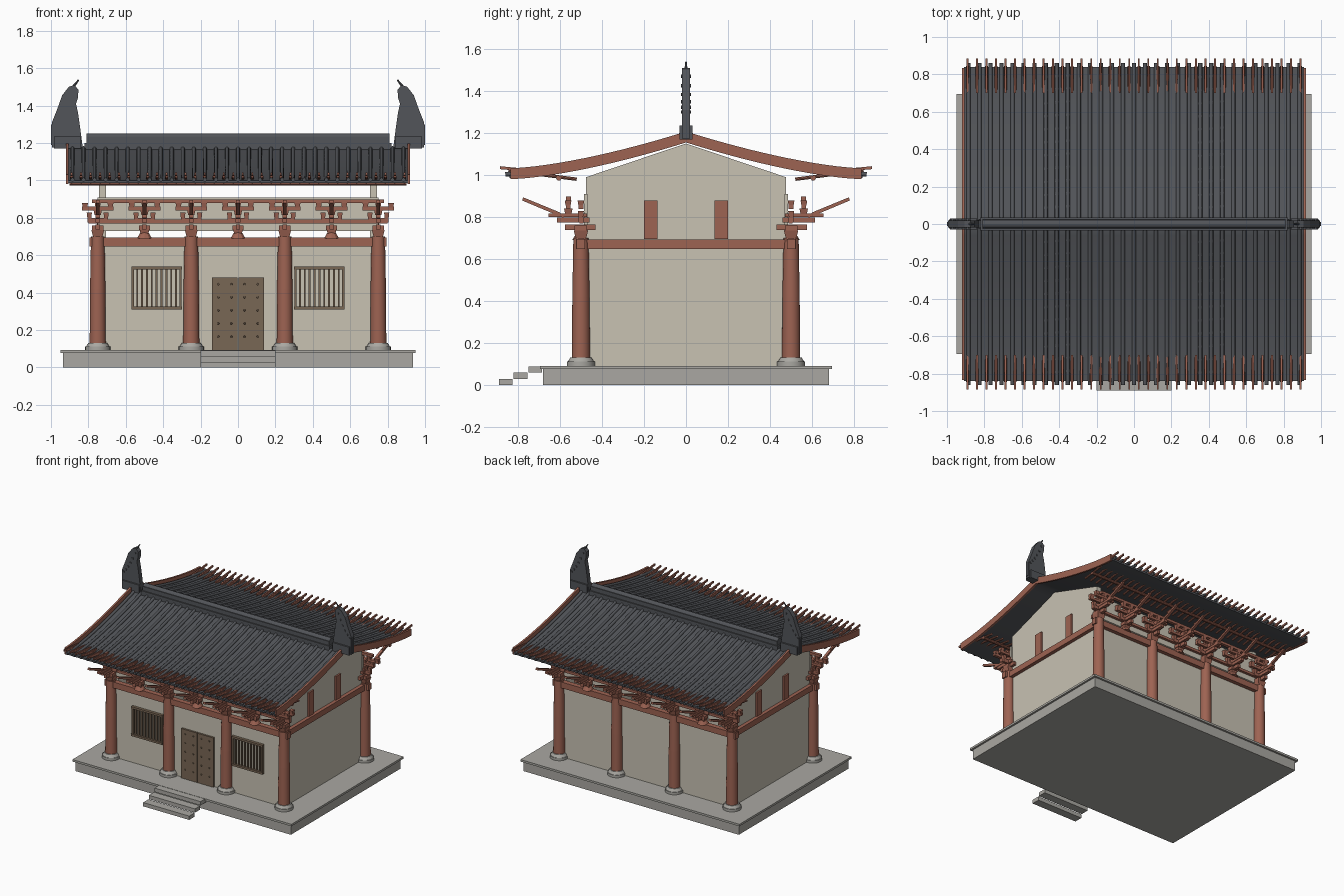
import bpy, bmesh, math
from mathutils import Vector, Matrix

if "Cube" in bpy.data.objects:
    bpy.data.objects.remove(bpy.data.objects["Cube"])


def material(name, rgb):
    m = bpy.data.materials.new(name)
    m.diffuse_color = (*rgb, 1)
    m.use_nodes = True
    m.node_tree.nodes["Principled BSDF"].inputs["Base Color"].default_value = m.diffuse_color
    return m


RED = material("red_timber", (0.34, 0.125, 0.085))
WALL = material("plaster", (0.58, 0.54, 0.45))
STONE = material("stone", (0.40, 0.39, 0.36))
TILE = material("grey_tile", (0.085, 0.09, 0.10))
WOOD = material("brown_wood", (0.19, 0.135, 0.09))


class Part:
    """Collects primitives into one named object."""

    def __init__(self):
        self.bm = bmesh.new()

    def box(self, x0, x1, y0, y1, z0, z1, taper=1.0):
        c = Vector(((x0 + x1) / 2, (y0 + y1) / 2, (z0 + z1) / 2))
        size = (abs(x1 - x0), abs(y1 - y0), abs(z1 - z0), 1)
        vs = bmesh.ops.create_cube(self.bm, size=1, matrix=Matrix.Translation(c) @ Matrix.Diagonal(size))["verts"]
        for v in vs:  # taper narrows the underside
            if v.co.z < c.z:
                v.co.x = c.x + (v.co.x - c.x) * taper
                v.co.y = c.y + (v.co.y - c.y) * taper

    def rod(self, a, b, r1, r2=None, n=10):
        a, b = Vector(a), Vector(b)
        rot = (b - a).to_track_quat('Z', 'Y').to_matrix().to_4x4()
        bmesh.ops.create_cone(self.bm, cap_ends=True, segments=n, radius1=r1, radius2=r1 if r2 is None else r2,
                              depth=(b - a).length, matrix=Matrix.Translation((a + b) / 2) @ rot)

    def prism(self, pts, axis, d0, d1):
        # extrude a profile given in the plane across axis (x or y)
        def at(p, d):
            return (d, p[0], p[1]) if axis == 'x' else (p[0], d, p[1])
        lo = [self.bm.verts.new(at(p, d0)) for p in pts]
        hi = [self.bm.verts.new(at(p, d1)) for p in pts]
        self.bm.faces.new(lo)
        self.bm.faces.new(hi[::-1])
        for i in range(len(pts)):
            j = (i + 1) % len(pts)
            self.bm.faces.new((lo[i], lo[j], hi[j], hi[i]))

    def finish(self, name, mat, smooth=False):
        bmesh.ops.recalc_face_normals(self.bm, faces=self.bm.faces)
        me = bpy.data.meshes.new(name)
        self.bm.to_mesh(me)
        self.bm.free()
        me.materials.append(mat)
        ob = bpy.data.objects.new(name, me)
        bpy.context.collection.objects.link(ob)
        if smooth:
            bpy.ops.object.select_all(action='DESELECT')
            ob.select_set(True)
            bpy.context.view_layer.objects.active = ob
            bpy.ops.object.shade_smooth_by_angle(angle=math.radians(35))
        return ob


SIDES = (-1, 1)

# platform and steps
p = Part()
p.box(-.935, .935, -.68, .68, 0, .078)
p.box(-.95, .95, -.695, .695, .076, .092)
p.finish("platform", STONE)
p = Part()
for i in range(3):
    p.box(-.2, .2, -.89 + .07 * i, -.825 + .07 * i, .03 * i, .03 * i + .03)
p.finish("steps", STONE)

# columns and their stone bases
cols, bases = Part(), Part()
for s in SIDES:
    for x in (-.75, -.25, .25, .75):
        y = .5 * s
        bases.rod((x, y, .09), (x, y, .112), .067, n=24)
        bases.rod((x, y, .112), (x, y, .132), .062, .05, n=24)
        cols.rod((x, y, .13), (x, y, .42), .043, .041, n=24)
        cols.rod((x, y, .42), (x, y, .70), .041, .036, n=24)
cols.finish("columns", RED, True)
bases.finish("column_bases", STONE, True)

# walls: front and back, frieze, gables
p = Part()
for s in SIDES:
    p.box(-.72, .72, .465 * s, .49 * s, .09, .65)
    p.box(-.75, .75, .468 * s, .485 * s, .73, .91)
    x = s * .705
    p.prism([(-.475, .09), (.475, .09), (.475, .99), (0, 1.15), (-.475, .99)], 'x', x, s * .742)
p.finish("walls", WALL)

# tie beams, gable struts
p = Part()
for s in SIDES:
    p.box(-.795, .795, .48 * s, .52 * s, .648, .695)
    p.box(.73 * s, .77 * s, -.53, .53, .648, .693)
    p.box(-.80, .80, .487 * s, .507 * s, .77, .79)
    p.box(-.78, .78, .548 * s, .572 * s, .878, .898)
    p.rod((-.9, .605 * s, .985), (.9, .605 * s, .985), .012)
    for y in SIDES:
        p.box(.735 * s, .755 * s, .135 * y, .2 * y, .695, .88)
p.finish("tie_beams", RED)

# bracket sets
p = Part()
for s in SIDES:
    for i in range(7):
        x, y = -.75 + .25 * i, .5 * s

        def arm(hx, y0, y1, z0, z1, taper=1.0):
            p.box(x - hx, x + hx, s * y0, s * y1, z0, z1, taper)
        if i % 2:  # flared foot between columns
            p.rod((x, y, .69), (x, y, .73), .042, .018)
        arm(.034, .466, .534, .70, .735, .75) if i % 2 == 0 else arm(.026, .474, .526, .715, .74, .8)
        arm(.03, .47, .53, .735, .76)
        arm(.012, .43, .575, .738, .765)
        arm(.055, .488, .512, .775, .80)
        arm(.013, .46, .615, .775, .797)
        arm(.013, .47, .655, .80, .818)
        for dx in (-.045, 0, .045):
            p.box(x + dx - .014, x + dx + .014, y - .014, y + .014, .80, .828, .75)
        arm(.022, .54, .58, .815, .84, .75)
        arm(.085, .488, .512, .838, .857)
        arm(.085, .55, .572, .84, .86)
        for dx in (-.068, 0, .068):
            for yy in (y, .561 * s):
                p.box(x + dx - .016, x + dx + .016, yy - .016, yy + .016, .856, .88, .75)
        # slanted lever reaching outward
        p.prism([(s * .58, .795), (s * .60, .822), (s * .775, .894), (s * .78, .879)], 'x', x - .01, x + .01)
p.finish("bracket_sets", RED)

# door with studs
p = Part()
for s in SIDES:
    p.box(.002 * s, .14 * s, -.505, -.485, .092, .48)
    for x in (.035, .105):
        for r in range(5):
            z = .165 + .07 * r
            p.rod((x * s, -.50, z), (x * s, -.512, z), .007, .004, 8)
p.finish("door", WOOD)

# lattice windows
p = Part()
for s in SIDES:
    c = .435 * s
    for z in (.317, .532):
        p.box(c - .135, c + .135, -.512, -.485, z - .008, z + .008)
    for d in SIDES:
        p.box(c + d * .122, c + d * .134, -.508, -.485, .315, .535)
    for k in range(9):
        x = c - .104 + .026 * k
        p.box(x - .005, x + .005, -.503, -.485, .315, .535)
p.finish("windows", WOOD)


# roof: curved slab, bargeboards, tile rows
def roof_z(y):
    return 1.0 + .175 * max(0, 1 - abs(y) / .84) ** 1.5


def band(y_end, top, bottom, n=28):
    ys = [-y_end + 2 * y_end * i / n for i in range(n + 1)]
    return [(y, roof_z(y) + top) for y in ys] + [(y, roof_z(y) + bottom) for y in reversed(ys)]


p = Part()
p.prism(band(.84, 0, -.015), 'x', -.91, .91)
p.finish("roof_slab", TILE, True)
p = Part()
for s in SIDES:
    p.prism(band(.835, .032, -.02), 'x', s * .905, s * .92)
p.finish("bargeboards", RED, True)

cu = bpy.data.curves.new("tile_rows", 'CURVE')
cu.dimensions = '3D'
cu.bevel_depth = .011
cu.bevel_resolution = 2
cu.use_fill_caps = True
for s in SIDES:
    for i in range(31):
        sp = cu.splines.new('POLY')
        sp.points.add(12)
        for k, pt in enumerate(sp.points):
            y = s * (.02 + .84 * k / 12)
            pt.co = (-.885 + .059 * i, y, roof_z(y) + .004, 1)
cu.materials.append(TILE)
bpy.context.collection.objects.link(bpy.data.objects.new("tile_rows", cu))

# rafters: round below, square flying tips above
p = Part()
for s in SIDES:
    for i in range(36):
        x = -.89 + 1.78 * i / 35
        p.rod((x, .52 * s, .98), (x, .845 * s, 1.022), .008, n=8)
        p.prism([(s * .70, 1.012), (s * .885, 1.028), (s * .885, 1.042), (s * .70, 1.024)], 'x', x - .005, x + .005)
p.finish("rafters", RED)

# ridge
p = Part()
p.box(-.82, .82, -.034, .034, 1.16, 1.20)
p.box(-.81, .81, -.026, .026, 1.20, 1.232)
p.rod((-.81, 0, 1.228), (.81, 0, 1.228), .022, n=16)
p.finish("ridge", TILE)

# upswept ridge-end ornaments with small fins
p = Part()
outline = [(.83, 1.175), (.995, 1.175), (.995, 1.31), (.965, 1.385), (.94, 1.455), (.905, 1.50), (.875, 1.51),
           (.853, 1.485), (.856, 1.44), (.866, 1.41), (.855, 1.36), (.845, 1.29)]
for s in SIDES:
    p.prism([(s * x, z) for x, z in outline], 'y', -.018, .018)
    p.box(s * .84, s * .985, -.03, .03, 1.17, 1.235)
    p.rod((s * .885, 0, 1.495), (s * .852, 0, 1.538), .008, .004, 8)
    for k in range(6):
        t = k / 5
        x, z = s * (.98 - .10 * t), 1.30 + .17 * t - .02 * math.sin(math.pi * t)
        p.rod((x, -.024, z), (x, .024, z), .008, n=8)
    p.box(s * .99, s * 1.0, -.012, .012, 1.19, 1.30)
p.finish("ridge_ornaments", TILE)
